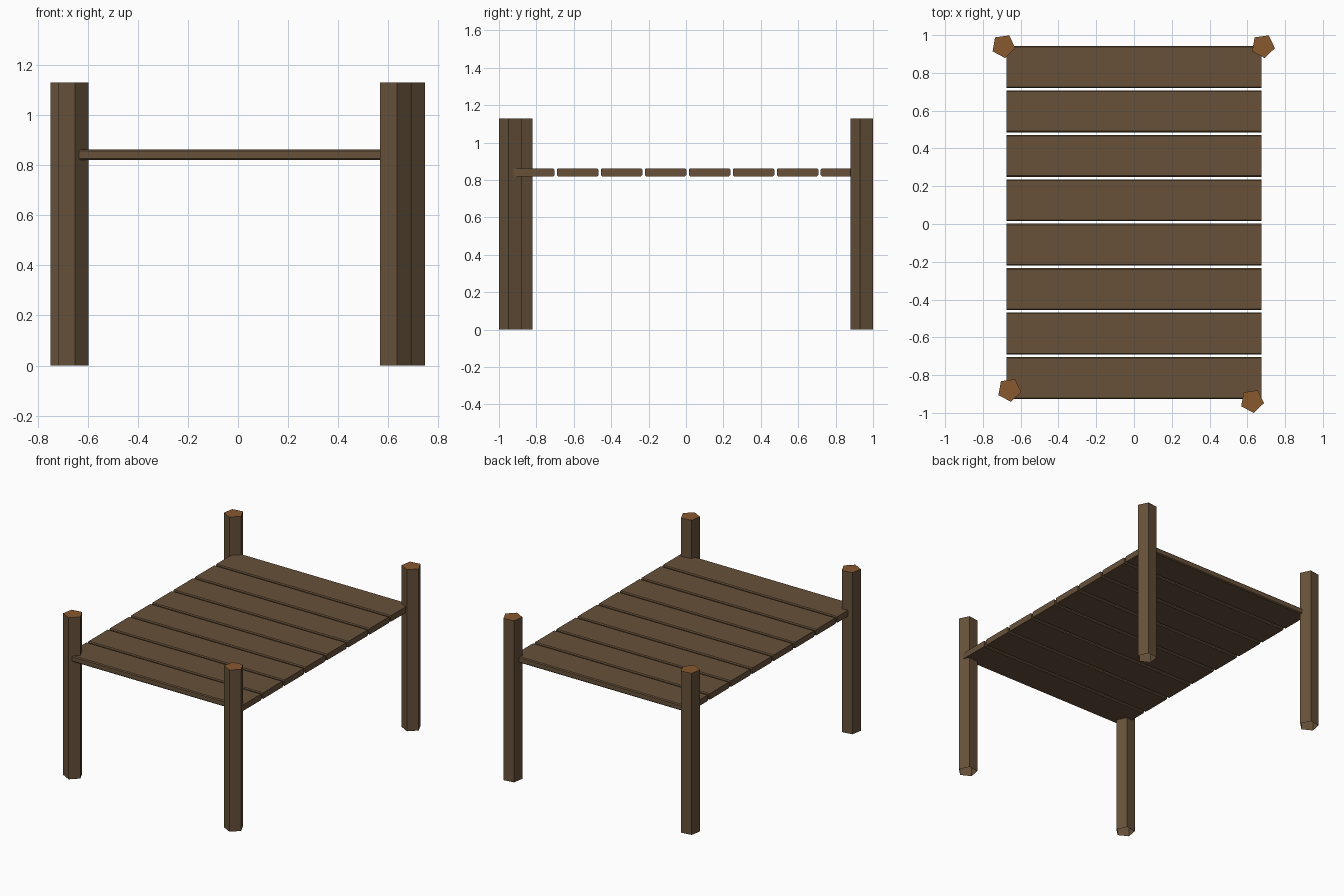
import bpy, bmesh, math

if "Cube" in bpy.data.objects:
    bpy.data.objects.remove(bpy.data.objects["Cube"])


def material(name, color):
    m = bpy.data.materials.new(name)
    m.diffuse_color = (*color, 1.0)
    m.use_nodes = True
    m.node_tree.nodes["Principled BSDF"].inputs["Base Color"].default_value = m.diffuse_color
    return m


wood = material("brown wood", (0.135, 0.083, 0.042))
cut_wood = material("cut end wood", (0.25, 0.098, 0.028))


def finish(name, bm, mats):
    me = bpy.data.meshes.new(name)
    bm.normal_update()
    bm.to_mesh(me)
    bm.free()
    for m in mats:
        me.materials.append(m)
    ob = bpy.data.objects.new(name, me)
    bpy.context.scene.collection.objects.link(ob)
    return ob


# Deck planks: flat boards with chamfered long edges
def plank(name, y):
    bm = bmesh.new()
    bmesh.ops.create_cube(bm, size=1.0)
    for v in bm.verts:
        v.co.x *= 1.35
        v.co.y = v.co.y * 0.222 + y
        v.co.z = v.co.z * 0.042 + 0.841
    long_edges = [e for e in bm.edges
                  if abs(e.verts[0].co.x - e.verts[1].co.x) > 1.0]
    bmesh.ops.bevel(bm, geom=long_edges, offset=0.006, segments=1,
                    profile=0.5, affect='EDGES')
    finish(name, bm, [wood])


for i in range(8):
    plank(f"plank_{i + 1}", -0.815 + i * 0.2352)


# Corner posts: five-sided, open underneath, with a cut wood top
def post(name, x, y, radius=0.064, height=1.13, turn=math.radians(-10)):
    bm = bmesh.new()
    rings = []
    for z in (0.0, height):
        rings.append([bm.verts.new((x + radius * math.cos(turn + k * math.tau / 5),
                                    y + radius * math.sin(turn + k * math.tau / 5), z))
                      for k in range(5)])
    low, top = rings
    for k in range(5):
        n = (k + 1) % 5
        bm.faces.new((low[k], low[n], top[n], top[k]))
    bm.faces.new(top).material_index = 1
    finish(name, bm, [wood, cut_wood])


post("back_left_post", -0.691, 0.942)
post("back_right_post", 0.683, 0.942)
post("front_left_post", -0.660, -0.878)
post("front_right_post", 0.625, -0.937)
